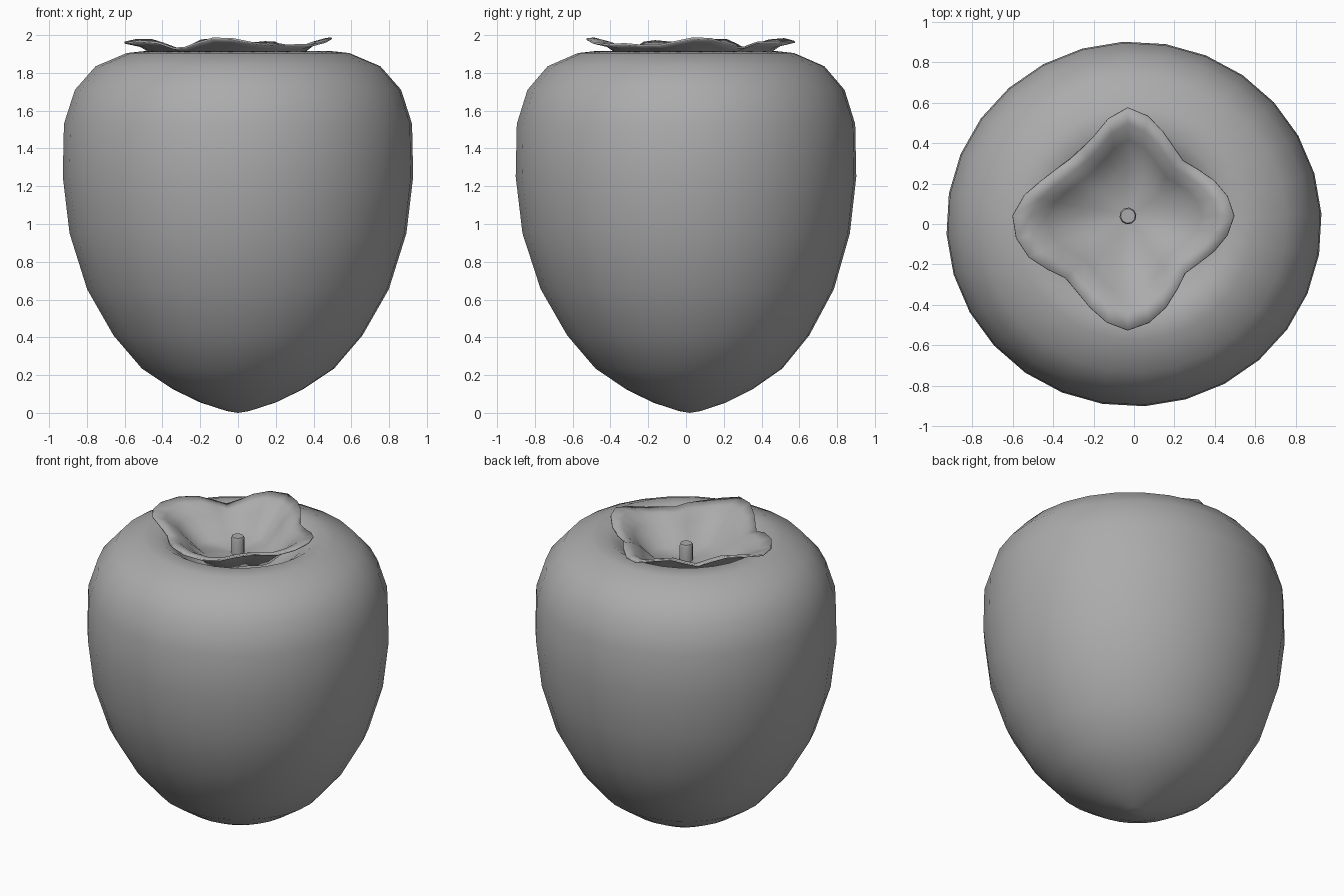
import bpy
import math
from math import sin, cos, pi

default_cube = bpy.data.objects.get("Cube")
if default_cube:
    bpy.data.objects.remove(default_cube, do_unlink=True)

# Single plain grey colour
SHADE = 0.41
grey = bpy.data.materials.new("mid_grey")
grey.use_nodes = True
grey.diffuse_color = (SHADE, SHADE, SHADE, 1)
grey.node_tree.nodes["Principled BSDF"].inputs["Base Color"].default_value = (SHADE, SHADE, SHADE, 1)


def loft(name, start, rings, end, sharp_angle):
    """Skin a stack of equal-sized rings, closing each end with a fan to a point."""
    count = len(rings[0])
    verts = [start] + [point for ring in rings for point in ring]
    faces = []
    for i in range(count):
        j = (i + 1) % count
        faces.append((0, 1 + j, 1 + i))
        for level in range(len(rings) - 1):
            low = 1 + level * count
            high = low + count
            faces.append((low + i, low + j, high + j, high + i))
    if end:
        verts.append(end)
        last = len(verts) - 1
        top = last - count
        faces += [(top + i, top + (i + 1) % count, last) for i in range(count)]
    mesh = bpy.data.meshes.new(name)
    mesh.from_pydata(verts, [], faces)
    mesh.materials.append(grey)
    obj = bpy.data.objects.new(name, mesh)
    bpy.context.collection.objects.link(obj)
    bpy.ops.object.select_all(action="DESELECT")
    bpy.context.view_layer.objects.active = obj
    obj.select_set(True)
    bpy.ops.object.shade_smooth_by_angle(angle=math.radians(sharp_angle))
    return obj


def circle(radius_x, radius_y, z, count, x=0, y=0):
    angles = [2 * pi * (i + 0.25) / count for i in range(count)]
    return [(x + radius_x * cos(a), y + radius_y * sin(a), z) for a in angles]


# Fruit body: tapered to a tip below, dimpled on top, slightly narrower in depth
profile = [(0.06, 0.01), (0.2, 0.055), (0.345, 0.125), (0.51, 0.235), (0.66, 0.41),
           (0.8, 0.655), (0.893, 0.95), (0.929, 1.25), (0.923, 1.53), (0.865, 1.71),
           (0.755, 1.835), (0.59, 1.905), (0.48, 1.917), (0.4, 1.865), (0.3, 1.77), (0.2, 1.72)]
body_rings = [circle(r, r * 0.972, z, 28, y=0.02 * max(0, 1 - z)) for r, z in profile]
loft("fruit_body", (0, 0.02, 0), body_rings, (0, 0, 1.71), 80)

# Leafy cap: four-pointed outline, flat centre, walls curling up to a wavy lip
CENTRE_X, CENTRE_Y, FLOOR = -0.03, 0.04, 1.78
coarse = [0.525, 0.46, 0.385, 0.45, 0.535, 0.43, 0.4, 0.46,
          0.57, 0.53, 0.435, 0.49, 0.565, 0.49, 0.4, 0.46]
outline = []
for i, radius in enumerate(coarse):
    before, after, beyond = coarse[i - 1], coarse[(i + 1) % 16], coarse[(i + 2) % 16]
    outline += [radius, (9 * (radius + after) - before - beyond) / 16]


def cap_ring(reach, rise):
    points = []
    for i, radius in enumerate(outline):
        a = 2 * pi * i / len(outline)
        lip = 1.937 + 0.04 * abs(cos(2 * a)) + 0.014 * sin(7 * a + 1)
        points.append((CENTRE_X + reach * radius * cos(a),
                       CENTRE_Y + reach * radius * sin(a),
                       FLOOR + (lip - FLOOR) * rise))
    return points


cap_rings = [cap_ring(*step) for step in ((0.45, 0), (0.7, 0.62), (0.85, 0.9), (1, 1))]
cap = loft("leaf_cap", (CENTRE_X, CENTRE_Y, FLOOR), cap_rings, None, 60)
cap.data.flip_normals()
thickness = cap.modifiers.new("thickness", "SOLIDIFY")
thickness.thickness = 0.01
thickness.offset = -1

# Short stem stub standing in the cap
stem_rings = [circle(r, r, z, 10, CENTRE_X, CENTRE_Y)
              for r, z in ((0.042, 1.76), (0.042, 1.875), (0.036, 1.89))]
loft("stem", (CENTRE_X, CENTRE_Y, 1.76), stem_rings, (CENTRE_X, CENTRE_Y, 1.89), 50)
